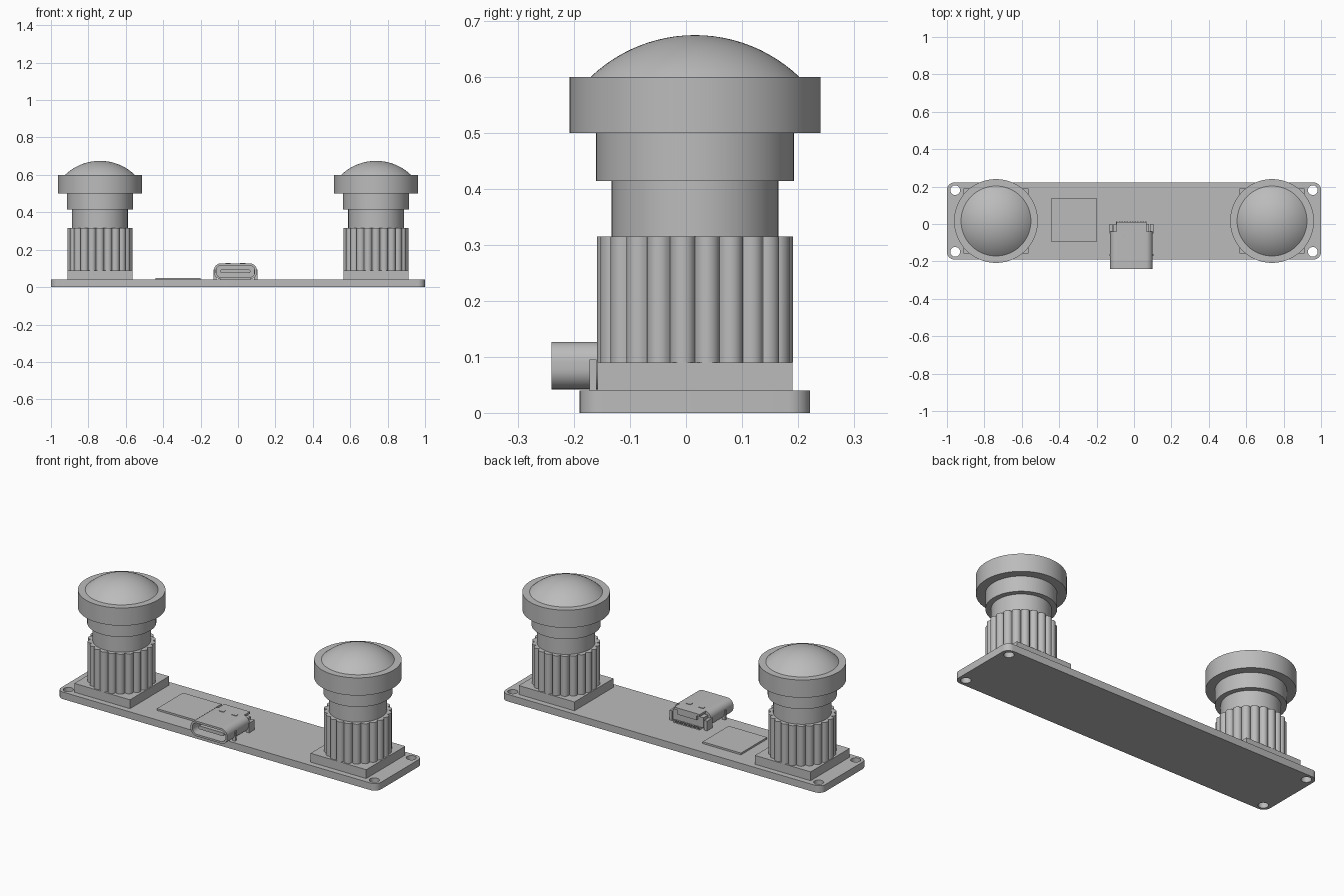
import bpy, bmesh, math
from mathutils import Matrix

cube = bpy.data.objects.get("Cube")
if cube:
    bpy.data.objects.remove(cube)

grey = bpy.data.materials.new("plain_grey")
grey.use_nodes = True
COLOR = (0.5, 0.5, 0.5, 1)
grey.diffuse_color = COLOR
grey.node_tree.nodes["Principled BSDF"].inputs["Base Color"].default_value = COLOR
YC = 0.016      # depth of the board centre line


def finish(name, bm):
    bmesh.ops.recalc_face_normals(bm, faces=bm.faces)
    mesh = bpy.data.meshes.new(name)
    bm.to_mesh(mesh)
    bm.free()
    mesh.materials.append(grey)
    ob = bpy.data.objects.new(name, mesh)
    bpy.context.collection.objects.link(ob)
    bpy.ops.object.select_all(action='DESELECT')
    ob.select_set(True)
    bpy.context.view_layer.objects.active = ob
    bpy.ops.object.shade_smooth_by_angle(angle=math.radians(32))
    return ob


def circle(x, y, r, n=32):
    return [(x + r * math.cos(i * math.tau / n), y + r * math.sin(i * math.tau / n)) for i in range(n)]


def rounded(x0, x1, y0, y1, r, n=8):
    corners = [(x1 - r, y1 - r), (x0 + r, y1 - r), (x0 + r, y0 + r), (x1 - r, y0 + r)]
    return [(cx + r * math.cos((k + i / n) * math.pi / 2), cy + r * math.sin((k + i / n) * math.pi / 2))
            for k, (cx, cy) in enumerate(corners) for i in range(n + 1)]


def prism(name, loops, lo, hi, along_y=False):
    """Extrude an outline (further loops are holes) from lo to hi."""
    bm = bmesh.new()
    for loop in loops:
        vs = [bm.verts.new((a, b, lo)) for a, b in loop]
        for i, v in enumerate(vs):
            bm.edges.new((v, vs[i - 1]))
    bmesh.ops.triangle_fill(bm, use_beauty=True, edges=bm.edges[:])
    ext = bmesh.ops.extrude_face_region(bm, geom=bm.faces[:], use_keep_orig=True)
    top = [g for g in ext["geom"] if isinstance(g, bmesh.types.BMVert)]
    bmesh.ops.translate(bm, verts=top, vec=(0, 0, hi - lo))
    if along_y:
        for v in bm.verts:
            v.co = (v.co.x, v.co.z, v.co.y)
    return finish(name, bm)


def box(name, x0, x1, y0, y1, z0, z1):
    bm = bmesh.new()
    bmesh.ops.create_cube(bm, size=1)
    for v in bm.verts:
        v.co = (x1 if v.co.x > 0 else x0, y1 if v.co.y > 0 else y0, z1 if v.co.z > 0 else z0)
    return finish(name, bm)


def lathe(name, profile, x, y):
    bm = bmesh.new()
    vs = [bm.verts.new((r, 0, z)) for r, z in profile]
    es = [bm.edges.new(p) for p in zip(vs, vs[1:])]
    bmesh.ops.spin(bm, geom=vs + es, cent=(0, 0, 0), axis=(0, 0, 1), angle=math.tau, steps=64)
    bmesh.ops.remove_doubles(bm, verts=bm.verts, dist=1e-5)
    bmesh.ops.transform(bm, matrix=Matrix.Translation((x, y, 0)), verts=bm.verts)
    return finish(name, bm)


# Circuit board with four mounting holes
holes = [circle(sx * 0.956, YC + sy * 0.165, 0.026) for sx in (-1, 1) for sy in (-1, 1)]
prism("board", [rounded(-1, 1, YC - 0.206, YC + 0.206, 0.04)] + holes, 0, 0.04)

# Two lens assemblies
RIBS, STEPS = 22, 10
R_SPHERE = 0.27
for side, x in (("right", -0.738), ("left", 0.738)):
    box(side + "_mount", x - 0.174, x + 0.174, YC - 0.174, YC + 0.174, 0.04, 0.09)
    ribbed = []
    for i in range(RIBS * STEPS):
        a = i * math.tau / (RIBS * STEPS)
        r = 0.157 + 0.018 * math.sin(math.pi * (i % STEPS) / STEPS) ** 0.6
        ribbed.append((x + r * math.cos(a), YC + r * math.sin(a)))
    prism(side + "_ribbed_barrel", [ribbed], 0.09, 0.315)
    lathe(side + "_lens_housing", [(0, 0.31), (0.149, 0.31), (0.149, 0.414), (0.177, 0.414), (0.177, 0.5),
                                   (0.224, 0.5), (0.224, 0.6), (0, 0.6)], x, YC)
    edge = math.asin(0.187 / R_SPHERE)
    dome = [(R_SPHERE * math.sin(edge * k / 12), 0.675 - R_SPHERE * (1 - math.cos(edge * k / 12)))
            for k in range(13)]
    lathe(side + "_lens_dome", dome, x, YC)

# Flat chip
box("chip", -0.44, -0.2, -0.096, 0.138, 0.04, 0.05)

# Connector: hollow shell, inner plug, tongue
CX = -0.014
prism("connector_shell", [rounded(CX - 0.114, CX + 0.114, 0.042, 0.127, 0.036),
                          rounded(CX - 0.103, CX + 0.103, 0.053, 0.116, 0.028)], -0.24, -0.04, True)
prism("connector_plug", [rounded(CX - 0.104, CX + 0.104, 0.052, 0.117, 0.028)], -0.09, -0.04, True)
prism("connector_tongue", [rounded(CX - 0.08, CX + 0.08, 0.075, 0.094, 0.008)], -0.22, -0.08, True)

# Rear housing with top plate, solder legs and pins
box("connector_rear", CX - 0.095, CX + 0.095, -0.05, 0.0, 0.05, 0.108)
box("connector_rear_plate", CX - 0.08, CX + 0.08, -0.06, 0.012, 0.115, 0.127)
box("connector_rear_lip", CX - 0.06, CX + 0.06, 0.0, 0.012, 0.09, 0.127)
for s in (-1, 1):
    for label, y0, y1 in (("front", -0.172, -0.16), ("rear", -0.05, 0.0)):
        a, b = sorted((CX + s * 0.1, CX + s * 0.118))
        box("connector_leg_" + label, a, b, y0, y1, 0.04, 0.095)
    box("connector_top_tab", CX + s * 0.04 - 0.014, CX + s * 0.04 + 0.014, -0.074, -0.056, 0.12, 0.13)
for i in range(12):
    px = CX - 0.077 + i * 0.014
    box("connector_pin", px - 0.004, px + 0.004, -0.01, 0.014, 0.04, 0.052)
